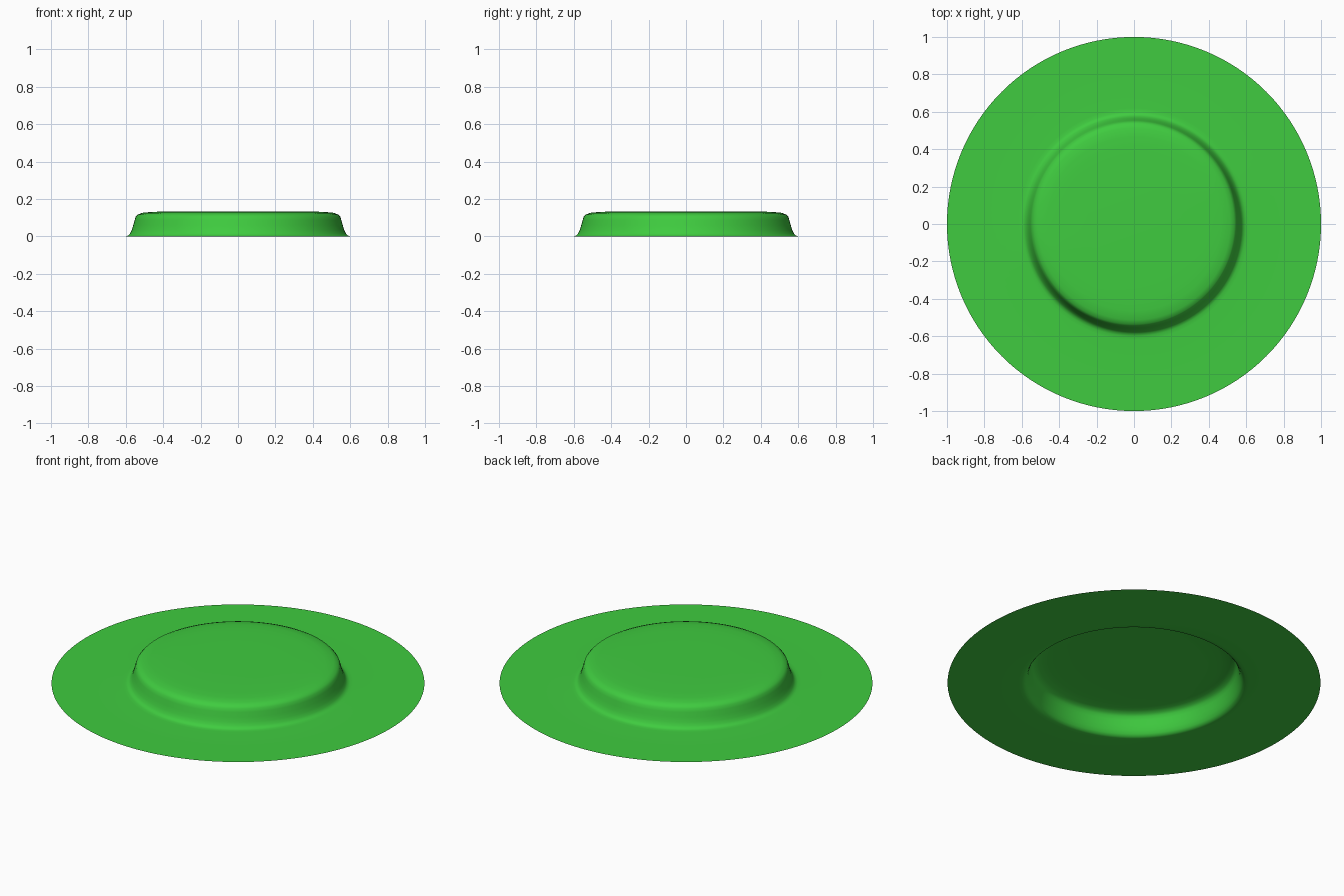
import bpy
import math

if "Cube" in bpy.data.objects:
    bpy.data.objects.remove(bpy.data.objects["Cube"])

SEGMENTS = 128

# Half profile (radius, height), from the flat outer brim to the raised crown
profile = [(1.0, 0), (0.8, 0), (0.62, 0), (0.6, 0.001), (0.587, 0.005), (0.577, 0.016),
           (0.568, 0.034), (0.56, 0.06), (0.553, 0.086), (0.547, 0.105),
           (0.536, 0.117), (0.513, 0.126), (0.465, 0.131), (0.4, 0.133), (0.25, 0.134)]

# Revolve the profile into a thin open sheet
verts, faces = [], []
for r, z in profile:
    for i in range(SEGMENTS):
        a = 2 * math.pi * i / SEGMENTS
        verts.append((r * math.cos(a), r * math.sin(a), z))
for ring in range(len(profile) - 1):
    for i in range(SEGMENTS):
        j = (i + 1) % SEGMENTS
        o, n = ring * SEGMENTS, (ring + 1) * SEGMENTS
        faces.append((o + i, o + j, n + j, n + i))

# Flat centre of the crown
verts.append((0, 0, 0.134))
last = (len(profile) - 1) * SEGMENTS
for i in range(SEGMENTS):
    faces.append((last + i, last + (i + 1) % SEGMENTS, len(verts) - 1))

mesh = bpy.data.meshes.new("raised_disc")
mesh.from_pydata(verts, [], faces)
mesh.shade_smooth()
disc = bpy.data.objects.new("raised_disc", mesh)
bpy.context.collection.objects.link(disc)

# Green surface
green = bpy.data.materials.new("green")
green.diffuse_color = (0.05, 0.6, 0.05, 1)
green.use_nodes = True
green.node_tree.nodes["Principled BSDF"].inputs["Base Color"].default_value = green.diffuse_color
mesh.materials.append(green)
